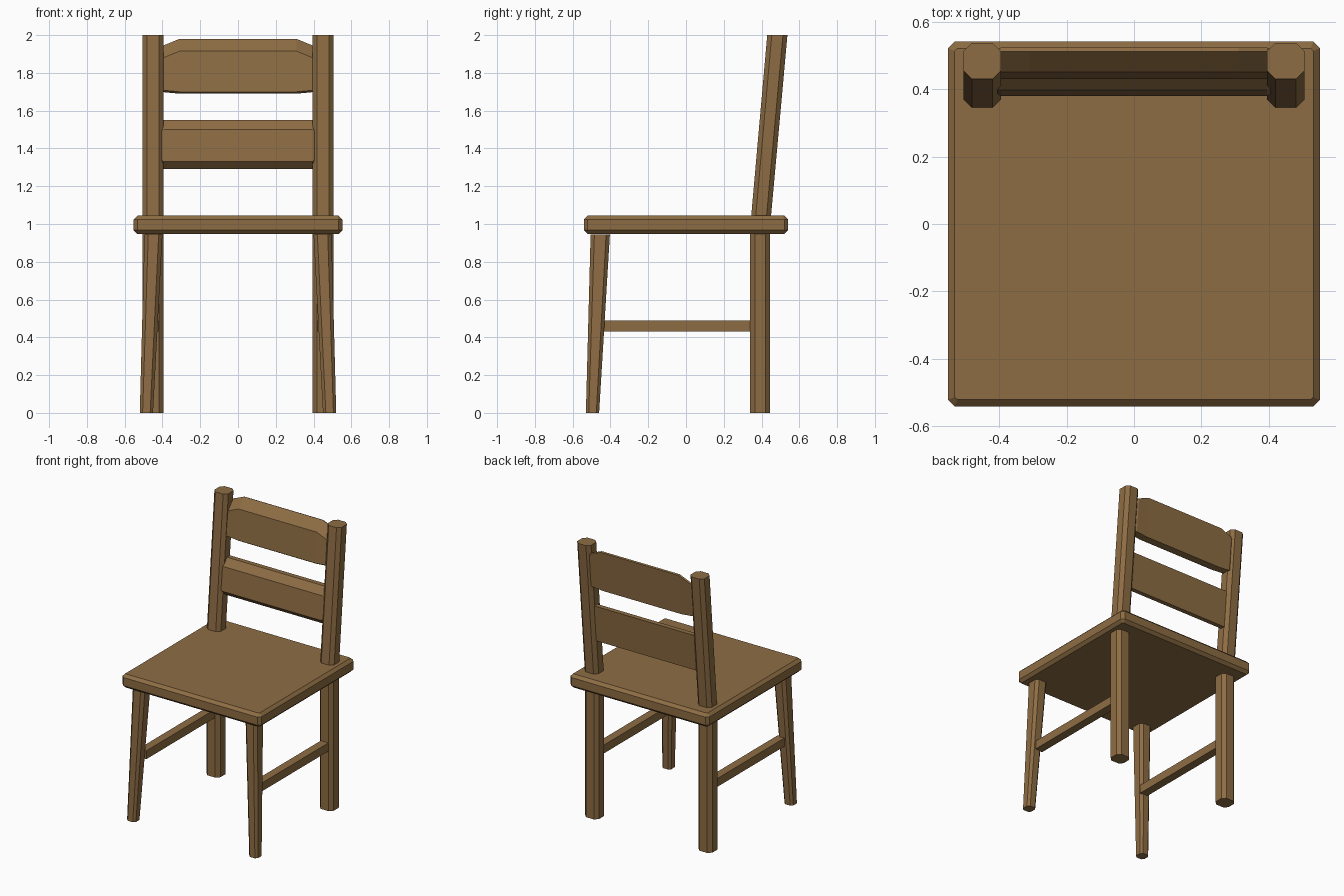
import bpy, bmesh

if "Cube" in bpy.data.objects:
    bpy.data.objects.remove(bpy.data.objects["Cube"])

wood = bpy.data.materials.new("brown wood")
wood.diffuse_color = (0.27, 0.152, 0.057, 1)
wood.use_nodes = True
wood.node_tree.nodes["Principled BSDF"].inputs["Base Color"].default_value = wood.diffuse_color


def loft(name, rings):
    """Skin a list of equal-length point rings and cap both ends."""
    bm = bmesh.new()
    loops = [[bm.verts.new(p) for p in ring] for ring in rings]
    n = len(loops[0])
    for a, b in zip(loops, loops[1:]):
        for i in range(n):
            bm.faces.new((a[i], a[(i + 1) % n], b[(i + 1) % n], b[i]))
    bm.faces.new(loops[0][::-1])
    bm.faces.new(loops[-1])
    bmesh.ops.recalc_face_normals(bm, faces=bm.faces)
    me = bpy.data.meshes.new(name)
    bm.to_mesh(me)
    bm.free()
    me.materials.append(wood)
    ob = bpy.data.objects.new(name, me)
    bpy.context.collection.objects.link(ob)
    return ob


def octagon(x0, x1, y0, y1, z, c):
    """Rectangle with cut corners at height z."""
    return [(x0 + c, y0, z), (x1 - c, y0, z), (x1, y0 + c, z), (x1, y1 - c, z),
            (x1 - c, y1, z), (x0 + c, y1, z), (x0, y1 - c, z), (x0, y0 + c, z)]


def pair(name, rings):
    """Build a part on the right and its mirror on the left."""
    loft(name + "_right", rings)
    loft(name + "_left", [[(-x, y, z) for x, y, z in r] for r in rings])


# Seat board with chamfered edges
c = 0.02
loft("seat", [octagon(-0.552 + d, 0.552 - d, -0.541 + d, 0.541 - d, z, c - d * 0.6)
              for d, z in ((c, 0.947), (0, 0.967), (0, 1.025), (c, 1.045))])

# Legs and leaning back posts
pair("front_leg", [octagon(0.45, 0.52, -0.53, -0.46, 0, 0.015),
                   octagon(0.40, 0.495, -0.505, -0.403, 0.945, 0.02)])
pair("back_leg", [octagon(0.395, 0.505, 0.34, 0.446, 0, 0.024),
                  octagon(0.395, 0.505, 0.34, 0.446, 0.95, 0.024)])
pair("back_post", [octagon(0.395, 0.505, 0.345, 0.45, 1.04, 0.024),
                   octagon(0.395, 0.505, 0.43, 0.537, 2.0, 0.024)])

# Side stretchers
pair("stretcher", [[(x, y, z) for x, z in ((0.42, 0.43), (0.48, 0.43), (0.48, 0.49), (0.42, 0.49))]
                   for y in (-0.44, 0.35)])


def slat(name, profile, stations):
    """Sweep a (y, z) profile along x; stations give x, top drop, bottom lift, end shrink."""
    mid = sum(z for _, z in profile) / len(profile)
    yc = sum(y for y, _ in profile) / len(profile)
    loft(name, [[(x, yc + (y - yc) * s, z - drop if z > mid else z + lift) for y, z in profile]
                for x, drop, lift, s in stations])


# Back slats
slat("upper_slat",
     [(0.43, 1.70), (0.45, 1.915), (0.512, 1.98), (0.523, 1.975), (0.50, 1.69), (0.445, 1.69)],
     [(-0.412, 0.05, 0.012, 0.8), (-0.395, 0.035, 0.008, 1), (-0.31, 0, 0, 1),
      (0.31, 0, 0, 1), (0.395, 0.035, 0.008, 1), (0.412, 0.05, 0.012, 0.8)])
slat("lower_slat",
     [(0.38, 1.33), (0.397, 1.50), (0.44, 1.55), (0.475, 1.55), (0.452, 1.29), (0.42, 1.29)],
     [(-0.412, 0.015, 0.015, 0.8), (-0.395, 0, 0, 1), (0.395, 0, 0, 1), (0.412, 0.015, 0.015, 0.8)])
